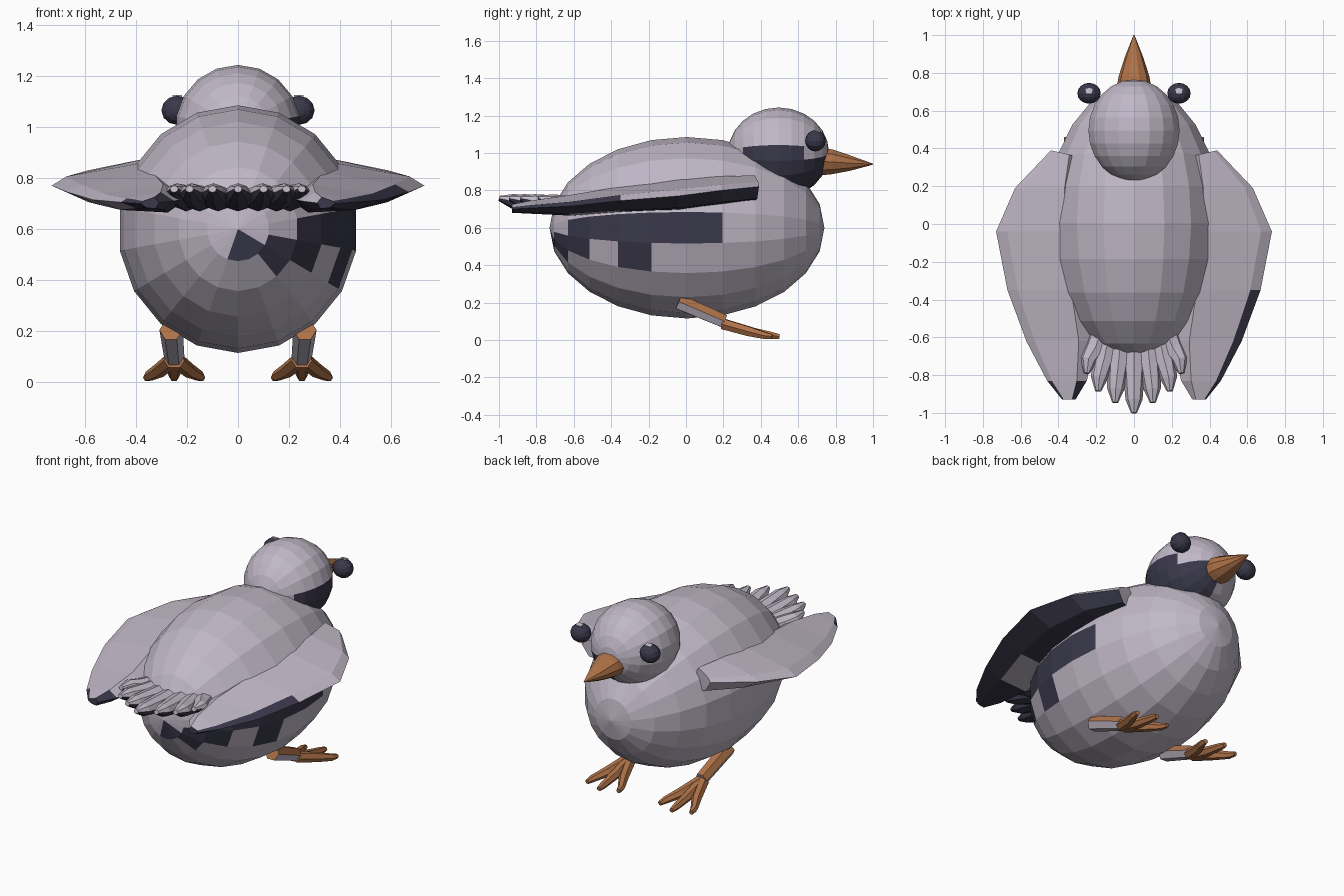
import bpy, bmesh, math
from mathutils import Matrix, Vector

cube = bpy.data.objects.get("Cube")
if cube:
    bpy.data.objects.remove(cube, do_unlink=True)


def material(name, rgb):
    m = bpy.data.materials.new(name)
    m.use_nodes = True
    m.diffuse_color = (*rgb, 1)
    m.node_tree.nodes["Principled BSDF"].inputs["Base Color"].default_value = (*rgb, 1)
    return m


MATS = [material("pale_lilac_grey", (0.53, 0.48, 0.57)),
        material("dark_slate", (0.042, 0.04, 0.07)),
        material("orange_brown", (0.43, 0.17, 0.065))]
PALE, DARK, ORANGE = range(3)


def finish(name, bm, paint):
    """Colour the faces by a rule and make the object."""
    bmesh.ops.recalc_face_normals(bm, faces=bm.faces)
    bm.faces.index_update()
    for f in bm.faces:
        f.material_index = paint(f)
    mesh = bpy.data.meshes.new(name)
    bm.to_mesh(mesh)
    bm.free()
    for m in MATS:
        mesh.materials.append(m)
    ob = bpy.data.objects.new(name, mesh)
    bpy.context.collection.objects.link(ob)
    return ob


def loft(name, rings, paint):
    """Skin a list of closed rings and cap both ends."""
    bm = bmesh.new()
    vs = [[bm.verts.new(p) for p in ring] for ring in rings]
    n = len(vs[0])
    for a, b in zip(vs, vs[1:]):
        for i in range(n):
            j = (i + 1) % n
            bm.faces.new((a[i], a[j], b[j], b[i]))
    bm.faces.new(vs[0])
    bm.faces.new(vs[-1])
    return finish(name, bm, paint)


def tube(name, points, radii, paint, n=6, flat=1.0):
    """Tapered many-sided rod along a path."""
    pts = [Vector(p) for p in points]
    rings = []
    for k, (p, r) in enumerate(zip(pts, radii)):
        d = pts[min(k + 1, len(pts) - 1)] - pts[max(k - 1, 0)]
        side = d.cross(Vector((0, 0, 1))).normalized()
        up = side.cross(d).normalized()
        rings.append([p + r * (side * math.cos(t) + up * flat * math.sin(t))
                      for t in (math.tau * i / n for i in range(n))])
    return loft(name, rings, paint)


def ellipsoid(name, centre, radii, segs, rows, rule):
    """Ball with its poles along y; rule gets the row and sector of a face."""
    bm = bmesh.new()
    bmesh.ops.create_uvsphere(bm, u_segments=segs, v_segments=rows, radius=1,
                              matrix=Matrix.Rotation(-math.pi / 2, 4, 'X'))
    marks = {}
    bm.faces.ensure_lookup_table()
    bm.faces.index_update()
    for f in bm.faces:
        c = f.calc_center_median().normalized()
        row = math.floor(math.asin(c.y) / (math.pi / rows))
        sector = math.floor(math.atan2(c.z, c.x) / (math.tau / segs))
        marks[f.index] = rule(row, sector)
    bmesh.ops.scale(bm, vec=radii, verts=bm.verts)
    bmesh.ops.translate(bm, vec=centre, verts=bm.verts)
    return finish(name, bm, lambda f: marks[f.index])


# Body with a dark flank patch on one side
def body_rule(row, sector):
    dark = ((sector == -1 and -5 <= row <= 0) or (sector == -2 and row == -5)
            or (sector == 0 and row in (-4, -3))
            or (row == -6 and -6 <= sector <= -2))
    return DARK if dark else PALE


# Head with a dark chin band
def head_rule(row, sector):
    top = -1 if row <= 1 else -2
    return DARK if row >= -3 and -5 <= sector <= top else PALE


ellipsoid("body", (0, 0.005, 0.6), (0.47, 0.735, 0.485), 18, 12, body_rule)
ellipsoid("head", (0, 0.495, 1.0), (0.245, 0.27, 0.243), 18, 12, head_rule)

# Beak
tube("beak", [(0, 0.7, 0.955), (0, 0.78, 0.952), (0, 0.88, 0.945), (0, 1.0, 0.94)],
     [0.095, 0.082, 0.05, 0.003], lambda f: ORANGE, n=10, flat=0.85)

# Wing sections: y, inner x, outer x, top z, bottom z, outer edge z
WING = [(0.39, 0.31, 0.44, 0.88, 0.74, 0.82), (0.19, 0.28, 0.63, 0.875, 0.72, 0.8),
        (-0.04, 0.25, 0.73, 0.86, 0.69, 0.77), (-0.35, 0.22, 0.67, 0.82, 0.68, 0.745),
        (-0.62, 0.2, 0.57, 0.775, 0.665, 0.715), (-0.83, 0.25, 0.46, 0.745, 0.675, 0.705),
        (-0.93, 0.31, 0.38, 0.725, 0.68, 0.7)]


def wing_ring(side, y, xin, xout, top, bottom, edge):
    w = xout - xin
    tilt = 0.03 if y > 0.3 else 0
    prof = [(0, (top + bottom) / 2), (0.25, top), (0.88, edge + 0.4 * (top - edge)),
            (1, edge), (0.7, bottom + 0.2 * (edge - bottom)), (0.2, bottom)]
    return [(side * (xin + u * w), y + tilt * (u - 1), z) for u, z in prof]


def wing_paint(side):
    def paint(f):
        seg, strip = divmod(f.index, 6)
        if seg > 5:
            return DARK if strip else PALE
        if side > 0:
            under = strip >= 3 and not (seg == 3 and strip >= 4)
            return DARK if under or (strip == 2 and seg >= 3) else PALE
        return DARK if (seg == 5 and strip != 1) or (seg == 4 and strip >= 4) else PALE
    return paint


for side, word in ((1, "left"), (-1, "right")):
    loft(word + "_wing", [wing_ring(side, *s) for s in WING], wing_paint(side))

    # Eye with a small highlight plate
    eye = Vector((side * 0.238, 0.692, 1.065))
    ellipsoid(word + "_eye", eye, (0.062, 0.055, 0.057), 12, 8, lambda r, s: DARK)
    bm = bmesh.new()
    bmesh.ops.create_cube(bm, size=1, matrix=Matrix.Translation(eye + Vector((0, 0.012, 0.053)))
                          @ Matrix.Rotation(-0.25, 4, 'X')
                          @ Matrix.Diagonal((0.038, 0.028, 0.009, 1)))
    finish(word + "_eye_highlight", bm, lambda f: PALE)

    # Leg, pale underneath
    x = side * 0.25
    tube(word + "_leg", [(side * 0.262, -0.04, 0.205), (x, 0.205, 0.1)], [0.046, 0.04],
         lambda f: PALE if f.normal.z < -0.1 else ORANGE)

    # Foot with three toes
    for k, toe in enumerate(("inner", "middle", "outer")):
        dx = side * (k - 1) * 0.1
        far = 0.5 if k == 1 else 0.46
        tube(f"{word}_{toe}_toe",
             [(x + dx * 0.1, 0.2, 0.085), (x + dx * 0.6, 0.34, 0.045),
              (x + dx, far - 0.04, 0.024), (x + dx * 1.08, far, 0.018)],
             [0.032, 0.029, 0.021, 0.014], lambda f: ORANGE)

# Tail fan, dark underneath
FAN = [(0, -1.0), (0.1, -0.945), (0.19, -0.885), (0.25, -0.79)]
for k, (tx, ty) in enumerate(FAN):
    for side in ((1, -1) if k else (1,)):
        tip = side * tx
        mid = (ty - 0.52) / 2
        tube(f"tail_feather_{k}_{'left' if side > 0 else 'right'}",
             [(tip * 0.62, -0.52, 0.715), (tip * 0.82, mid, 0.722),
              (tip * 0.97, ty + 0.07, 0.742), (tip, ty, 0.757)],
             [0.06, 0.06, 0.045, 0.016],
             lambda f: PALE if f.normal.z > 0.1 else DARK, n=8, flat=0.85)
